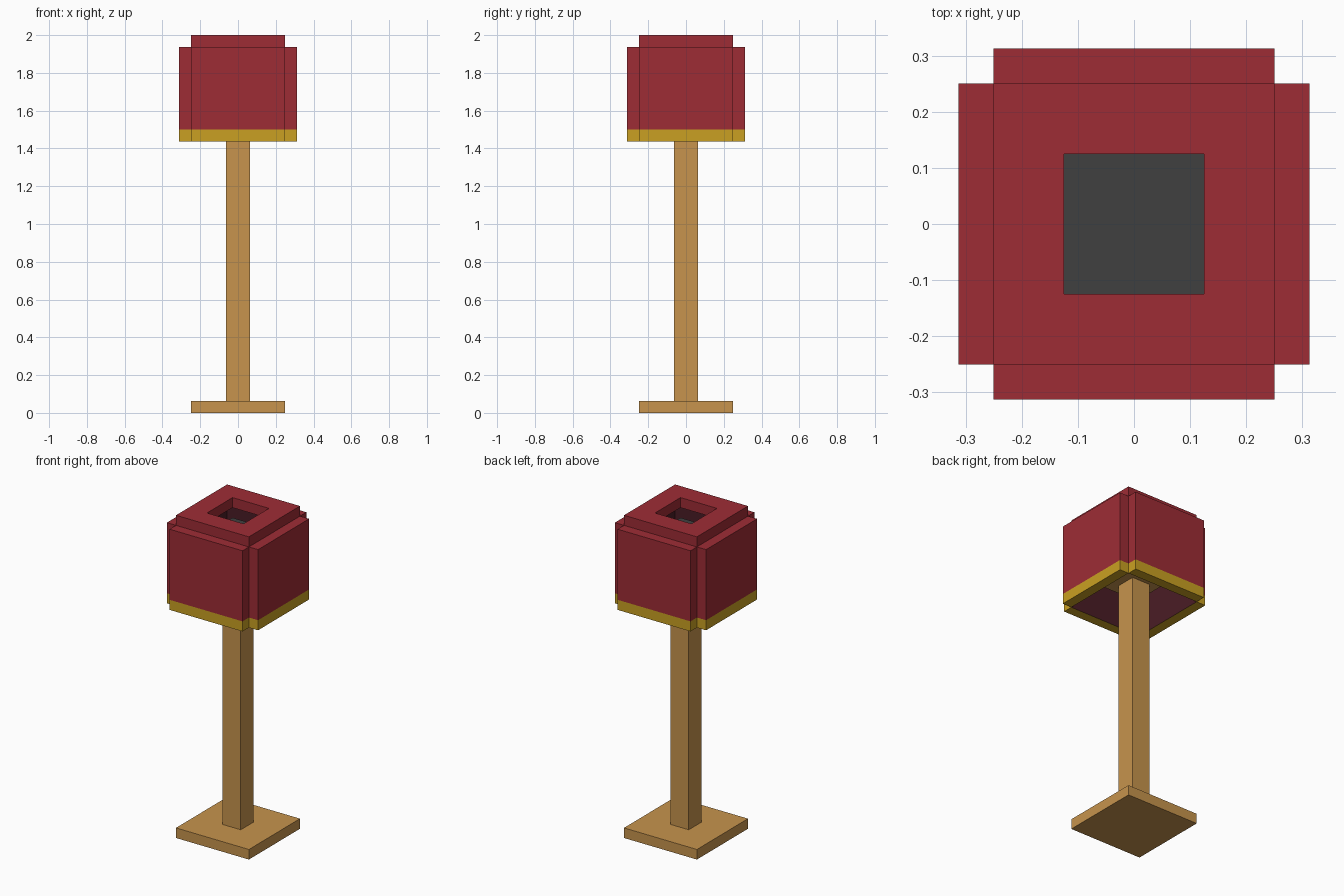
import bpy, bmesh, math
from mathutils import Matrix, Vector

if "Cube" in bpy.data.objects:
    bpy.data.objects.remove(bpy.data.objects["Cube"])

U = 1 / 16  # grid unit of the blocky design


def material(name, rgb):
    m = bpy.data.materials.new(name)
    lin = [((c / 255 + 0.055) / 1.055) ** 2.4 for c in rgb]
    m.diffuse_color = (*lin, 1)
    m.use_nodes = True
    m.node_tree.nodes["Principled BSDF"].inputs["Base Color"].default_value = m.diffuse_color
    return m


WOOD = material("light wood", (199, 148, 77))
RED = material("red fabric", (158, 44, 53))
GOLD = material("gold trim", (202, 160, 34))
LINING = material("dark lining", (74, 28, 37))
GREY = material("dark grey", (64, 64, 64))


def finish(name, bm, mats):
    bmesh.ops.recalc_face_normals(bm, faces=bm.faces)
    me = bpy.data.meshes.new(name)
    bm.to_mesh(me)
    bm.free()
    for m in mats:
        me.materials.append(m)
    ob = bpy.data.objects.new(name, me)
    bpy.context.collection.objects.link(ob)
    return ob


def box(name, lo, hi, mat):
    """Axis-aligned block between two corners, given in grid units."""
    lo, hi = Vector(lo) * U, Vector(hi) * U
    bm = bmesh.new()
    bmesh.ops.create_cube(bm, size=1, matrix=Matrix.Translation((lo + hi) / 2)
                          @ Matrix.Diagonal((*(hi - lo), 1)))
    return finish(name, bm, [mat])


# Stand
box("base", (-4, -4, 0), (4, 4, 1), WOOD)
box("pole", (-1, -1, 1), (1, 1, 25), WOOD)

# Socket and bulb inside the shade
box("socket", (-2, -2, 25), (2, 2, 26), WOOD)
box("bulb", (-2, -2, 26), (2, 2, 30), GREY)

# Four shade panels: gold below, red above, dark lining inside
for i, side in enumerate(("front", "right", "back", "left")):
    bm = bmesh.new()
    z0, z1 = 23 * U, 31 * U
    bmesh.ops.create_cube(bm, size=1, matrix=Matrix.Translation((0, -4.5 * U, (z0 + z1) / 2))
                          @ Matrix.Diagonal((8 * U, U, z1 - z0, 1)))
    bmesh.ops.bisect_plane(bm, geom=bm.verts[:] + bm.edges[:] + bm.faces[:],
                           plane_co=(0, 0, 24 * U), plane_no=(0, 0, 1))
    bm.normal_update()
    for f in bm.faces:
        if f.normal.y > 0.5:
            f.material_index = 2
        elif f.calc_center_median().z < 24 * U:
            f.material_index = 1
    bm.transform(Matrix.Rotation(i * math.pi / 2, 4, "Z"))
    finish("shade_panel_" + side, bm, [RED, GOLD, LINING])

# Shade top: square slab with a square hole
bm = bmesh.new()
corners = [(-1, -1), (1, -1), (1, 1), (-1, 1)]
rings = [[bm.verts.new((x * r * U, y * r * U, z * U)) for x, y in corners]
         for r, z in ((4, 31), (4, 32), (2, 32), (2, 31))]
for k in range(4):
    a, b = rings[k], rings[(k + 1) % 4]
    for j in range(4):
        f = bm.faces.new((a[j], a[(j + 1) % 4], b[(j + 1) % 4], b[j]))
        f.material_index = 1 if k == 3 else 0  # underside is lining
finish("shade_top", bm, [RED, LINING])
